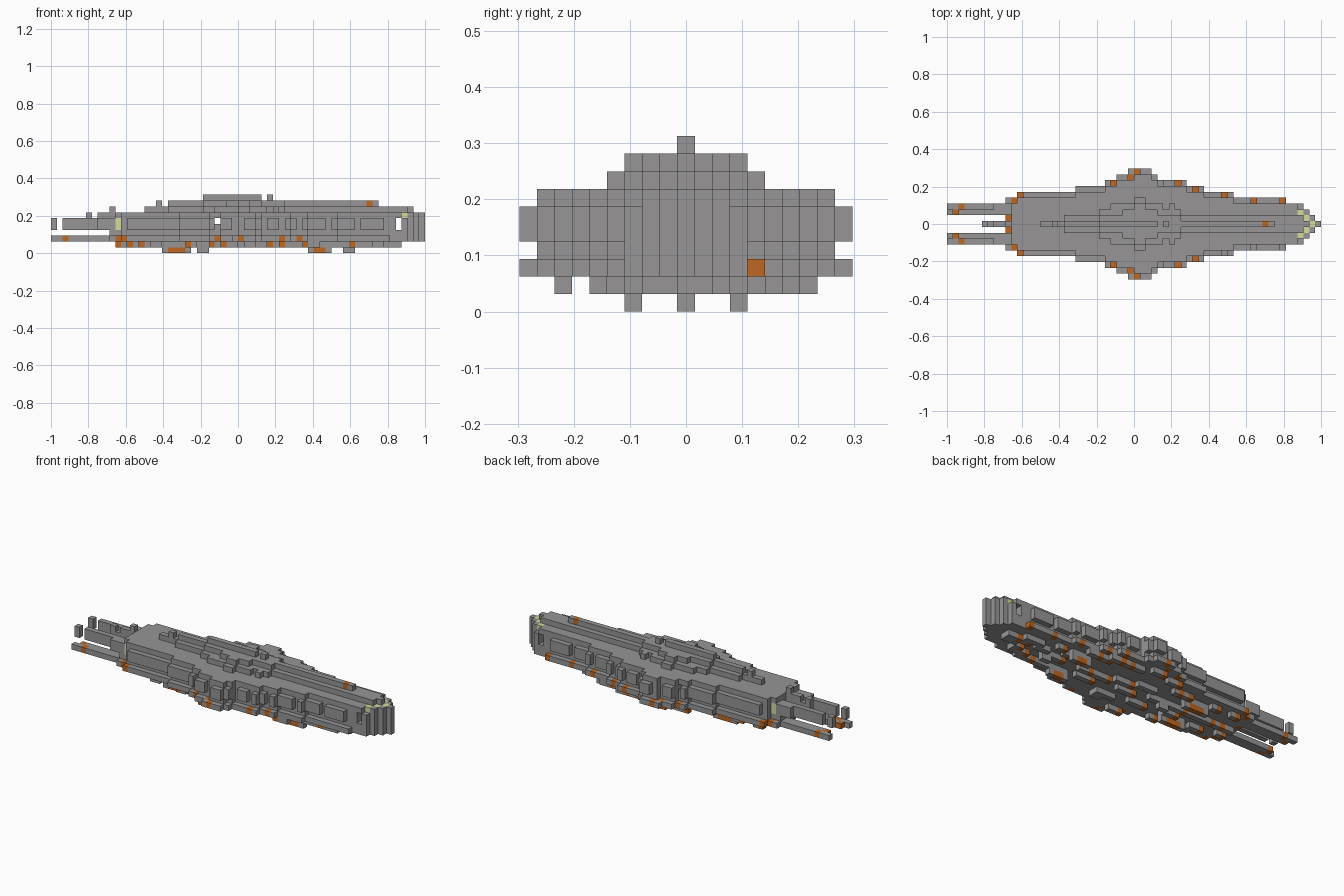
import bpy
import bmesh
import random
from mathutils import Vector

default_cube = bpy.data.objects.get("Cube")
if default_cube:
    bpy.data.objects.remove(default_cube)

CELL = 1 / 32
LENGTH = 64
GREY, ORANGE, YELLOW = range(3)


def make_material(name, colour):
    material = bpy.data.materials.new(name)
    material.use_nodes = True
    material.diffuse_color = (*colour, 1)
    shader = material.node_tree.nodes["Principled BSDF"]
    shader.inputs["Base Color"].default_value = (*colour, 1)
    shader.inputs["Roughness"].default_value = 0.8
    return material


MATERIALS = [
    make_material("hull grey", (0.31, 0.302, 0.306)),
    make_material("engine orange", (0.51, 0.137, 0.016)),
    make_material("lamp yellow", (0.67, 0.70, 0.34)),
]


def half_width(steps, i):
    """Half width in cells at station i of a stepped outline."""
    width = -1
    for start, value in steps:
        if i >= start:
            width = value
    return width


def fill(cells, stations, rows, layers, colour=GREY, mirror=False):
    for i in stations:
        for j in rows:
            for k in layers:
                cells[i, j, k] = colour
                if mirror:
                    cells[i, -j, k] = colour


def fill_outline(cells, steps, stations, layers):
    for i in stations:
        width = half_width(steps, i)
        fill(cells, [i], range(-width, width + 1), layers)


def build(name, cells):
    """Turn a set of cells into one blocky skin without inner faces."""
    bm = bmesh.new()
    corners = {}

    def vertex(point):
        key = tuple(round(value) for value in point)
        if key not in corners:
            x, y, z = key
            corners[key] = bm.verts.new(
                ((x - LENGTH / 2) * CELL, (y - 0.5) * CELL, z * CELL))
        return corners[key]

    for cell, colour in cells.items():
        centre = Vector(cell) + Vector((0.5, 0.5, 0.5))
        for axis in range(3):
            for sign in (-1, 1):
                normal = Vector((0, 0, 0))
                normal[axis] = sign
                if tuple(int(c + n) for c, n in zip(cell, normal)) in cells:
                    continue
                u = Vector((0, 0, 0))
                u[(axis + 1) % 3] = 0.5
                v = normal.cross(u)
                middle = centre + normal / 2
                ring = (middle - u - v, middle + u - v,
                        middle + u + v, middle - u + v)
                face = bm.faces.new([vertex(p) for p in ring])
                face.material_index = colour
    mesh = bpy.data.meshes.new(name)
    bm.to_mesh(mesh)
    bm.free()
    for material in MATERIALS:
        mesh.materials.append(material)
    obj = bpy.data.objects.new(name, mesh)
    bpy.context.collection.objects.link(obj)
    return obj


# Hull: a wide lower deck, narrower walls above it and a full-height bow
DECK = [(10, 4), (12, 5), (22, 6), (27, 7), (29, 8), (31, 9), (35, 8),
        (36, 7), (41, 6), (44, 5), (49, 4), (58, 3), (61, 2), (62, 1),
        (63, 0)]
WALLS = [(11, 3), (12, 4), (22, 5), (27, 6), (29, 7), (32, 8), (35, 7),
         (36, 6), (41, 5), (44, 4), (49, 3), (61, 2), (62, 1), (63, 0)]
hull = {}
fill_outline(hull, DECK, range(10, LENGTH), [2])
fill_outline(hull, WALLS, range(11, LENGTH), [3, 4, 5, 6])

# Belt panels stand out from the walls, with gaps above the thrusters
for start, end in ((13, 28), (29, 31), (33, 36), (37, 39), (40, 42),
                   (43, 47), (48, 52), (53, 57)):
    fill_outline(hull, DECK, range(start, end), [4, 5])

# Openings that pass through the hull
for i, k in ((28, 5), (59, 5), (59, 4)):
    for j in range(-9, 10):
        hull.pop((i, j, k), None)

# Thrusters along the deck edge, some on the left side only
for i, j in ((10, 1), (11, 4), (12, 5), (28, 7), (31, 8), (32, 9), (39, 7),
             (42, 6)):
    fill(hull, [i], [j], [2], ORANGE, mirror=True)
for i, j in ((47, 5), (52, 4), (57, 4)):
    fill(hull, [i], [j], [2], ORANGE)

# Lamps on the rear corners and behind the bow rim
fill(hull, [11], [3], [4, 5], YELLOW, mirror=True)
for side in (-3, 3):
    hull.pop((60, side, 6))
for i, j in ((60, 2), (61, 1), (62, 0)):
    fill(hull, [i], [j], [6], YELLOW, mirror=True)
build("hull", hull)

# Superstructure: three stacked tiers with masts
tiers = {}
LOWER = [(16, 0), (20, 1), (26, 2), (28, 3), (32, 4), (34, 3), (37, 2),
         (38, 3), (39, 2), (40, 1), (61, 0)]
UPPER = [(20, 0), (26, 1), (30, 2), (32, 3), (34, 2), (36, 1), (40, 0)]
fill_outline(tiers, LOWER, range(16, 62), [7])
fill_outline(tiers, UPPER, range(20, 56), [8])
fill(tiers, range(26, 36), [0], [9])
fill(tiers, [37], [0], [9])
fill(tiers, [18], [0], [8])
fill(tiers, [54], [0], [8], ORANGE)
build("superstructure", tiers)

# Tail: twin prongs, rails above them, end posts and a centre boom
tail = {}
fill(tail, range(1, 10), [2, 3], [2], mirror=True)
fill(tail, [0], [3], [2], mirror=True)
fill(tail, [1], [2], [2], ORANGE, mirror=True)
fill(tail, [2], [3], [2], ORANGE, mirror=True)
fill(tail, range(2, 11), [2], [4, 5], mirror=True)
fill(tail, range(8, 11), [3], [4, 5], mirror=True)
fill(tail, [10], [2, 3], [3], mirror=True)
fill(tail, [0], [2], [4, 5], mirror=True)
fill(tail, range(6, 11), [0], [4, 5])
fill(tail, [6, 8, 9, 10], [0], [6])
fill(tail, [10], [0], [7])
build("tail", tail)

# Underside blocks with scattered orange vents
underside = {}
rng = random.Random(7)
for start in range(11, 59, 2):
    limit = min(7, half_width(DECK, start) - 1)
    for side in (-1, 1):
        row = side * rng.randint(0, limit)
        end = min(start + rng.randint(2, 4), 60)
        fill(underside, range(start, end), [row], [1])
        if rng.random() < 0.75:
            fill(underside, [start], [row], [1], ORANGE)

# Landing feet with orange middles
for start, end, row, colour in ((19, 24, 3, ORANGE), (25, 27, 0, GREY),
                                (44, 48, 3, ORANGE), (50, 52, 0, GREY)):
    fill(underside, range(start, end), [row], [0, 1], mirror=True)
    fill(underside, range(start + 1, end - 1), [row], [0], colour, mirror=True)
build("underside", underside)
